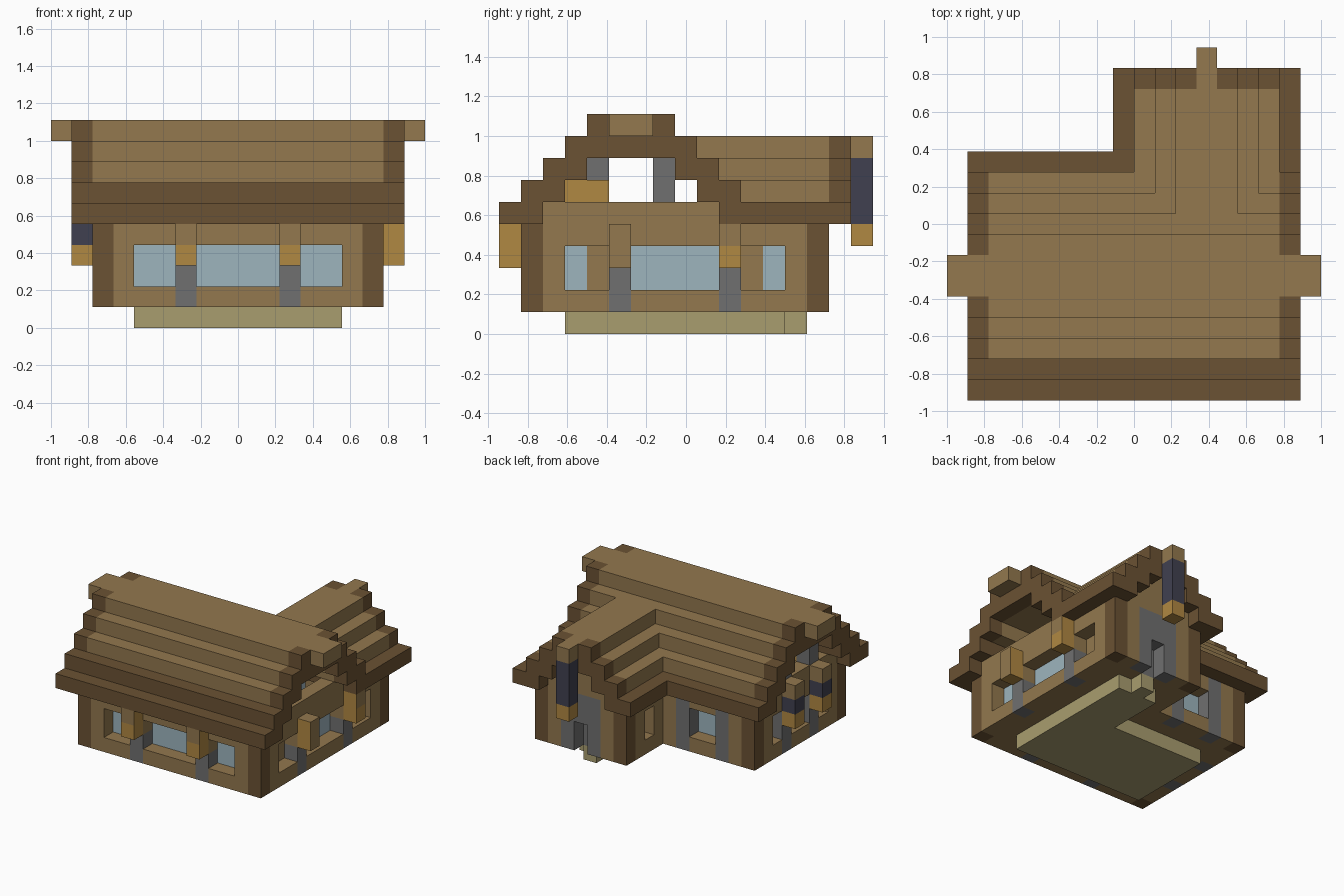
import bpy, bmesh
from mathutils import Vector

cube = bpy.data.objects.get("Cube")
if cube:
    bpy.data.objects.remove(cube, do_unlink=True)

U = 1 / 9                       # edge of one block
ORIGIN = Vector((-9, -8.5, 0))  # grid corner, in blocks


def linear(c):
    c /= 255
    return c / 12.92 if c < 0.04 else ((c + 0.055) / 1.055) ** 2.4


COLOURS = {
    "tan_wood": (147, 120, 78), "dark_wood": (107, 82, 51),
    "grey_stone": (112, 112, 112), "pale_glass": (158, 181, 190),
    "khaki_base": (169, 157, 111), "amber_lamp": (176, 136, 66),
    "navy_iron": (64, 64, 80),
}
MATS = {}
for name, rgb in COLOURS.items():
    m = bpy.data.materials.new(name)
    m.use_nodes = True
    col = [linear(c) for c in rgb] + [1]
    m.diffuse_color = col
    m.node_tree.nodes["Principled BSDF"].inputs["Base Color"].default_value = col
    MATS[name] = m
TAN, DARK, GREY, GLASS, KHAKI, AMBER, NAVY = COLOURS

blocks = {}   # cell -> (part, colour)
painted = {}  # (cell, direction) -> colour of that one face


def span(a):
    return range(a[0], a[1] + 1) if isinstance(a, tuple) else (a,)


def cells(x, y, z):
    return [(i, j, k) for i in span(x) for j in span(y) for k in span(z)]


def fill(part, colour, x, y, z):
    for c in cells(x, y, z):
        blocks[c] = (part, colour)


def carve(x, y, z):
    for c in cells(x, y, z):
        blocks.pop(c, None)


def paint(colour, cell, *directions):
    for d in directions:
        painted[cell, d] = colour


LEFT, FRONT, UP = (1, 0, 0), (0, -1, 0), (0, 0, 1)

# L-shaped base with a doorstep
fill("base", KHAKI, (4, 13), (3, 8), 0)
fill("base", KHAKI, (11, 13), (9, 12), 0)
fill("base", KHAKI, 12, 13, 0)

# Hollow walls: solid main body and wing, then the room removed
fill("walls", TAN, (2, 15), (1, 10), (1, 4))
fill("walls", TAN, (9, 15), (11, 14), (1, 4))
carve((3, 14), (2, 9), (2, 4))
carve((10, 14), (10, 13), (2, 4))
for i, j in ((2, 1), (15, 1), (2, 10), (9, 14), (15, 14)):
    fill("corner_posts", DARK, i, j, (1, 4))

# Front windows, set back one block, with two posts
carve((4, 13), 1, (2, 3))
fill("front_window", GLASS, (4, 13), 2, (2, 3))
for i in (6, 11):
    fill("front_posts", GREY, i, 1, (1, 2))
    fill("front_posts", TAN, i, 1, 3)
    fill("front_lamps", AMBER, i, 0, (3, 4))
    paint(TAN, (i, 0, 4), FRONT, UP)

# Windows on the +x side
carve(15, (3, 12), (2, 3))
fill("left_window", GLASS, 14, (3, 12), (2, 3))
for j in (4, 11):
    fill("left_window_panels", TAN, 14, j, (2, 3))
for j in (5, 10):
    fill("left_posts", GREY, 15, j, (1, 2))
    fill("left_posts", TAN, 15, j, 3)
    fill("left_lamps", AMBER, 16, j, (3, 4))
    paint(TAN, (16, j, 4), LEFT, UP)
paint(TAN, (16, 5, 3), LEFT)

# Windows on the -x side, with tall posts into the open gable
carve(2, (3, 8), (2, 3))
fill("right_window", GLASS, 3, (3, 8), (2, 3))
for j in (4, 7):
    fill("right_posts", GREY, 2, j, (1, 7))
    for k, colour in ((3, AMBER), (4, NAVY), (5, TAN)):
        fill("right_lamps", colour, 1, j, k)

# Back window between stone posts, and the wing's side window
carve((5, 6), 10, (2, 3))
fill("back_window", GLASS, (5, 6), 9, (2, 3))
for i in (4, 7):
    fill("back_posts", GREY, i, 10, (1, 4))
carve(9, 12, (2, 3))
fill("wing_window", GLASS, 10, 12, (2, 3))

# Back door in a stone surround
fill("door_frame", GREY, (11, 13), 14, (1, 4))
carve(12, 14, (1, 2))
fill("door", GREY, 12, 13, (1, 3))

# Gable walls
fill("gable_walls", TAN, 15, (2, 9), 5)
for j in ((2, 3), (5, 6), (8, 9)):
    fill("gable_walls", TAN, 2, j, 5)
for n in range(3):
    fill("gable_walls", TAN, (10 + n, 14 - n), 14, 5 + n)
fill("attic_lamp", AMBER, 3, (3, 4), 6)

# Stepped wing roof with a dark end trim
for n in range(3):
    for a, b in ((8 + n, 9 + n), (15 - n, 16 - n)):
        fill("wing_roof", TAN, (a, b), (10 - n, 14), 5 + n)
        fill("wing_roof_trim", DARK, (a, b), 15, 5 + n)
fill("wing_roof", TAN, (11, 13), (8, 14), 8)
fill("wing_roof_trim", DARK, (11, 13), 15, 8)
for i in (8, 16):
    fill("wing_eaves", DARK, i, (10, 15), 5)

# Stepped main roof with dark trims on both ends
for n in range(5):
    front, back = (n, n + 1), (10 - n, 11 - n)
    if n >= 3:
        front = back = (n, 11 - n)
    fill("main_roof", TAN if n else DARK, (2, 15), back, 5 + n)
    fill("main_roof", TAN if n > 1 else DARK, (2, 15), front, 5 + n)
    for i in (1, 16):
        fill("main_roof_trim", DARK, i, front, 5 + n)
        fill("main_roof_trim", DARK, i, back, 5 + n)

# Ridge beams and the lantern hanging at the back
for i in ((0, 1), (16, 17)):
    fill("main_ridge_beam", TAN, i, (5, 6), 9)
fill("wing_ridge_beam", TAN, 12, (15, 16), 8)
fill("lantern_hanger", NAVY, 12, 16, (5, 7))
fill("lantern", AMBER, 12, 16, 4)

# Turn each part into a mesh of its exposed faces
DIRECTIONS = [(s * (a == 0), s * (a == 1), s * (a == 2))
              for a in range(3) for s in (-1, 1)]


def build(part):
    mesh = bpy.data.meshes.new(part)
    slots = []
    bm = bmesh.new()
    for cell, (owner, colour) in blocks.items():
        if owner != part:
            continue
        centre = Vector(cell) + Vector((0.5, 0.5, 0.5)) + ORIGIN
        for d in DIRECTIONS:
            if tuple(c + e for c, e in zip(cell, d)) in blocks:
                continue
            face_colour = painted.get((cell, d), colour)
            if face_colour not in slots:
                slots.append(face_colour)
            n = Vector(d)
            t = Vector((d[1], d[2], d[0]))
            b = n.cross(t)
            quad = [centre + (n + t * p + b * q) / 2
                    for p, q in ((-1, -1), (1, -1), (1, 1), (-1, 1))]
            face = bm.faces.new([bm.verts.new(v * U) for v in quad])
            face.material_index = slots.index(face_colour)
    bmesh.ops.remove_doubles(bm, verts=bm.verts, dist=U / 100)
    bmesh.ops.dissolve_limit(bm, angle_limit=0.01, verts=bm.verts,
                             edges=bm.edges, delimit={"MATERIAL"})
    bm.to_mesh(mesh)
    bm.free()
    for s in slots:
        mesh.materials.append(MATS[s])
    bpy.context.collection.objects.link(bpy.data.objects.new(part, mesh))


for part in dict.fromkeys(owner for owner, _ in blocks.values()):
    build(part)
